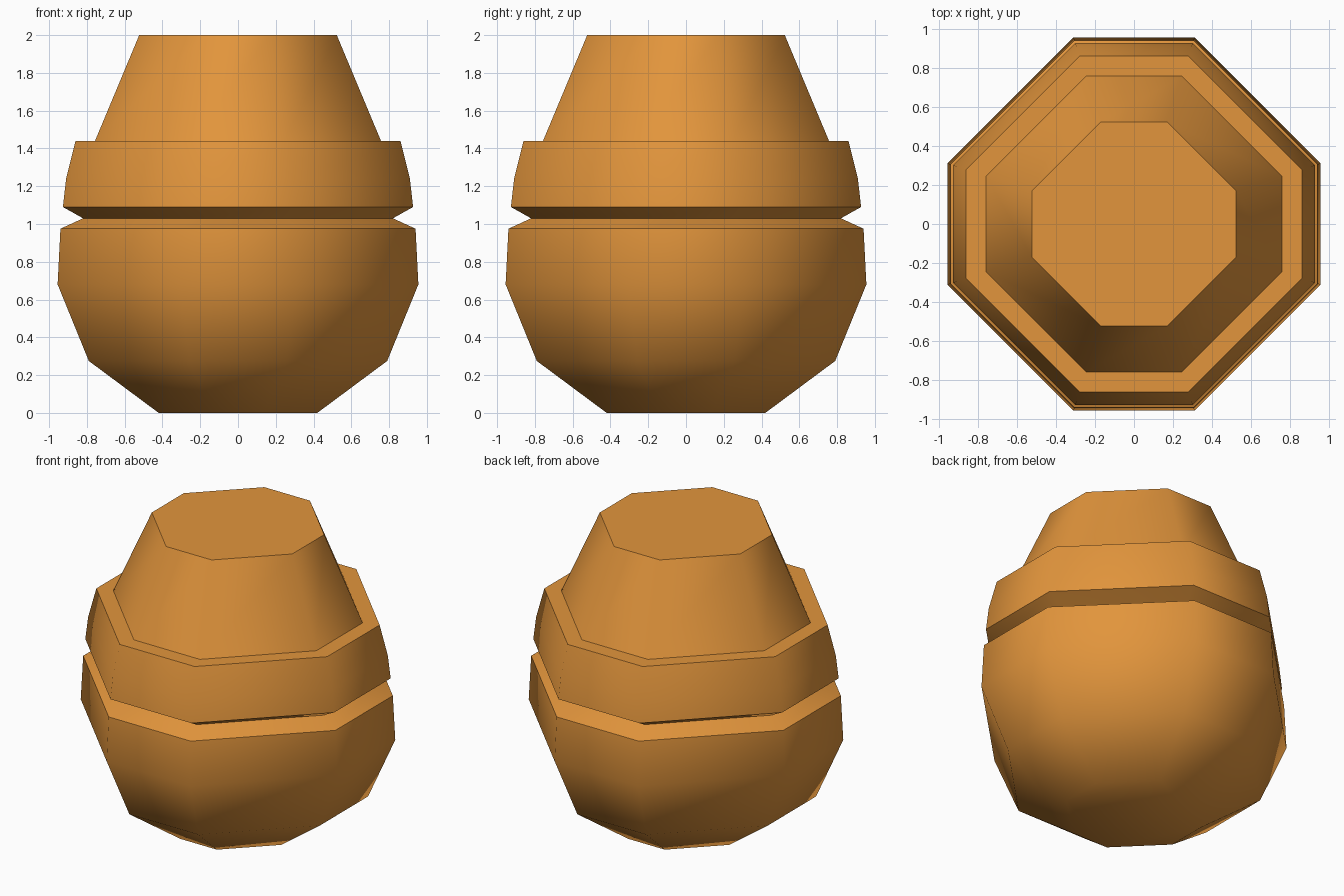
import bpy
import bmesh
import math

if "Cube" in bpy.data.objects:
    bpy.data.objects.remove(bpy.data.objects["Cube"])

# Material
orange = bpy.data.materials.new("warm orange")
orange.diffuse_color = (0.76, 0.30, 0.045, 1.0)
orange.use_nodes = True
orange.node_tree.nodes["Principled BSDF"].inputs["Base Color"].default_value = orange.diffuse_color

# Half-width and height of each ring, from the base up
PROFILE = [
    (0.42, 0.0), (0.79, 0.275), (0.955, 0.68), (0.94, 0.975),   # rounded bowl
    (0.82, 1.03),                                               # groove
    (0.927, 1.09), (0.91, 1.24), (0.86, 1.44),                  # collar
    (0.757, 1.44), (0.523, 2.0),                                # tapered top
]
CORNER = 0.325  # half length of each straight side relative to the half-width


def ring(bm, w, z):
    """Square with cut corners: eight points in anticlockwise order."""
    pts = []
    for k in range(4):
        c, s = round(math.cos(k * math.pi / 2)), round(math.sin(k * math.pi / 2))
        for y in (-CORNER * w, CORNER * w):
            pts.append(bm.verts.new((w * c - y * s, w * s + y * c, z)))
    return pts


# Grooved body: stacked rings joined by quads and closed at both ends
bm = bmesh.new()
rings = [ring(bm, w, z) for w, z in PROFILE]
for a, b in zip(rings, rings[1:]):
    for i in range(8):
        j = (i + 1) % 8
        bm.faces.new((a[i], a[j], b[j], b[i]))
bm.faces.new(rings[0][::-1])
bm.faces.new(rings[-1])
bmesh.ops.recalc_face_normals(bm, faces=bm.faces[:])

mesh = bpy.data.meshes.new("grooved_body")
bm.to_mesh(mesh)
bm.free()
mesh.materials.append(orange)
body = bpy.data.objects.new("grooved_body", mesh)
bpy.context.collection.objects.link(body)

# Smooth around the sides, sharp at the groove and rims
bpy.context.view_layer.objects.active = body
body.select_set(True)
bpy.ops.object.shade_smooth_by_angle(angle=math.radians(52))
